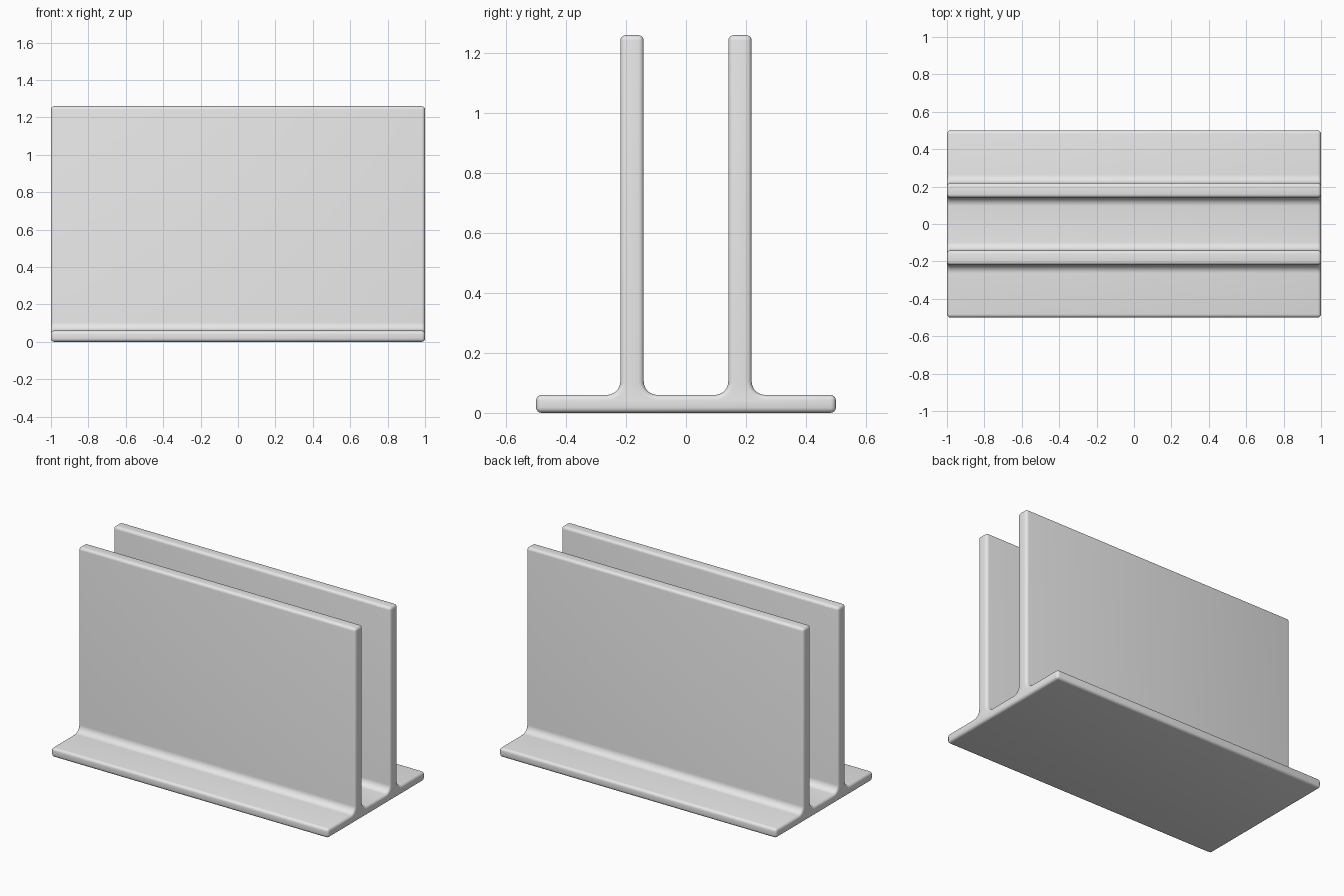
import bpy, bmesh
from math import cos, sin, pi, radians

if "Cube" in bpy.data.objects:
    bpy.data.objects.remove(bpy.data.objects["Cube"], do_unlink=True)

HALF_LENGTH, HALF_DEPTH = 1.0, 0.5
BASE, TOP = 0.06, 1.26
FILLET, STEPS = 0.045, 8
WALLS = [(-0.219, -0.141), (0.141, 0.219)]


def fillet(y, side):
    """Quarter arc from the base up to a wall face at y; side is the open side."""
    cy, cz = y + side * FILLET, BASE + FILLET
    return [(cy - side * FILLET * sin(a), cz - FILLET * cos(a))
            for a in (pi / 2 * i / STEPS for i in range(STEPS + 1))]


# Cross-section: base plate with two upright walls and filleted roots
profile = [(HALF_DEPTH, 0), (-HALF_DEPTH, 0), (-HALF_DEPTH, BASE)]
for y0, y1 in WALLS:
    profile += fillet(y0, -1) + [(y0, TOP), (y1, TOP)] + fillet(y1, 1)[::-1]
profile.append((HALF_DEPTH, BASE))

# Extrude the section along x
bm = bmesh.new()
cap = bm.faces.new([bm.verts.new((-HALF_LENGTH, y, z)) for y, z in profile])
result = bmesh.ops.extrude_face_region(bm, geom=[cap], use_keep_orig=True)
moved = [g for g in result["geom"] if isinstance(g, bmesh.types.BMVert)]
bmesh.ops.translate(bm, verts=moved, vec=(2 * HALF_LENGTH, 0, 0))
bmesh.ops.recalc_face_normals(bm, faces=bm.faces)
mesh = bpy.data.meshes.new("double_wall_stand")
bm.to_mesh(mesh)
bm.free()
stand = bpy.data.objects.new("double_wall_stand", mesh)
bpy.context.collection.objects.link(stand)

# Rounded outer edges
bevel = stand.modifiers.new("rounded_edges", "BEVEL")
bevel.width = 0.018
bevel.segments = 4
bevel.limit_method = "ANGLE"
bevel.angle_limit = radians(40)
bevel.use_clamp_overlap = False

# Plain grey
grey = bpy.data.materials.new("light_grey")
grey.use_nodes = True
colour = (0.8, 0.8, 0.8, 1)
grey.diffuse_color = colour
grey.node_tree.nodes["Principled BSDF"].inputs["Base Color"].default_value = colour
mesh.materials.append(grey)

bpy.context.view_layer.objects.active = stand
stand.select_set(True)
bpy.ops.object.modifier_apply(modifier=bevel.name)
bpy.ops.object.shade_smooth_by_angle(angle=radians(35))
